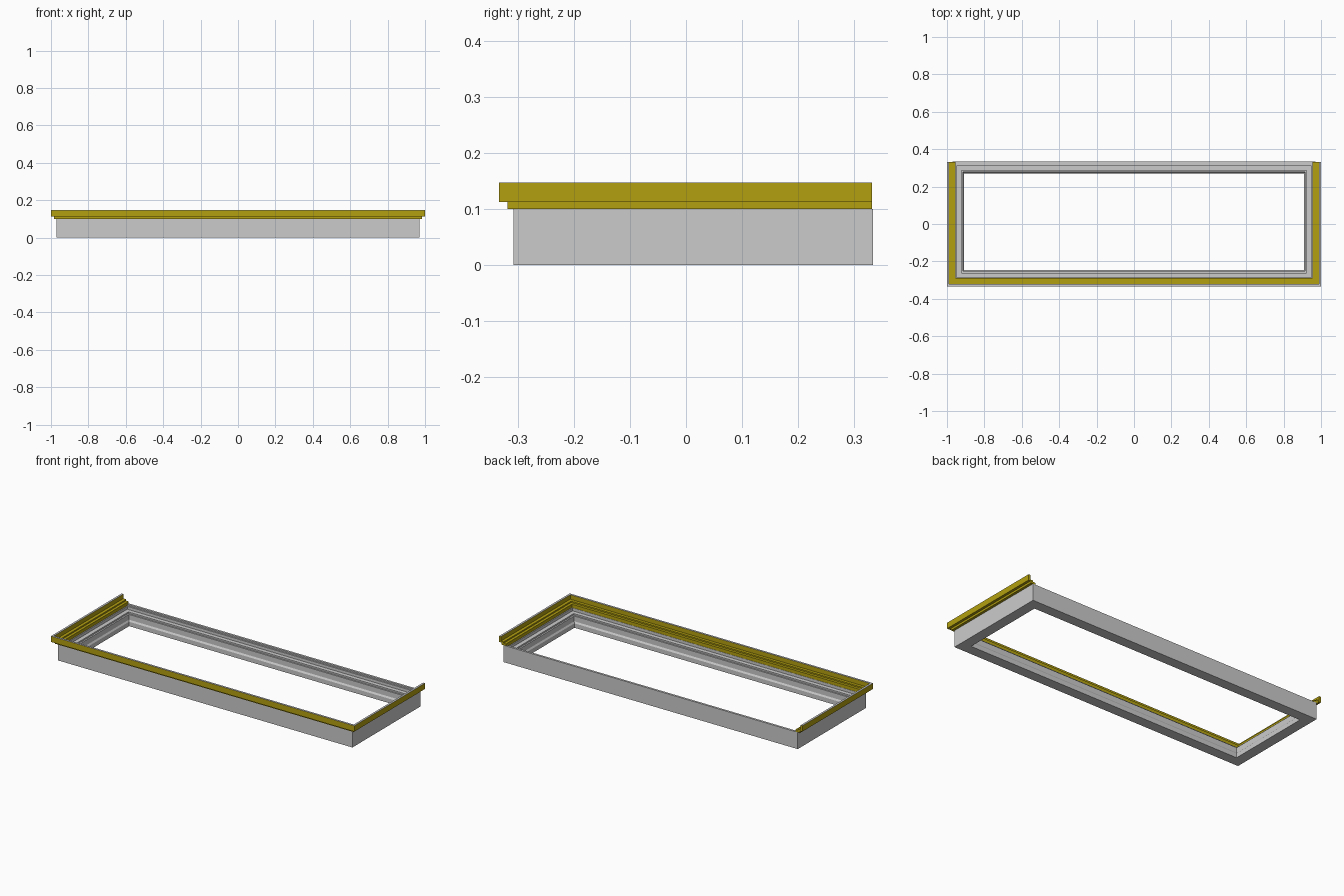
import bpy, bmesh

if "Cube" in bpy.data.objects:
    bpy.data.objects.remove(bpy.data.objects["Cube"])

XW, YF, YB = 0.97, -0.308, 0.333   # outer wall faces


def sweep(name, profile, closed, color=None):
    """Mitred sweep of (inward distance, height) points around the frame."""
    bm = bmesh.new()
    rings = []
    for cx, cy in ((-1, 1), (-1, -1), (1, -1), (1, 1)):
        ring = []
        for d, z in profile:
            x = cx * (XW - d)
            y = YF + d if cy < 0 else (YB - d if closed else YB - 0.001)
            ring.append(bm.verts.new((x, y, z)))
        rings.append(ring)
    n = len(profile)
    for i in range(4 if closed else 3):
        a, b = rings[i], rings[(i + 1) % 4]
        for j in range(n):
            k = (j + 1) % n
            bm.faces.new((a[j], a[k], b[k], b[j]))
    if not closed:
        bm.faces.new(rings[0])
        bm.faces.new(rings[-1])
    bmesh.ops.recalc_face_normals(bm, faces=bm.faces[:])
    mesh = bpy.data.meshes.new(name)
    bm.to_mesh(mesh)
    bm.free()
    obj = bpy.data.objects.new(name, mesh)
    bpy.context.collection.objects.link(obj)
    if color:
        mat = bpy.data.materials.new(name + "_paint")
        mat.diffuse_color = color
        mat.use_nodes = True
        mat.node_tree.nodes["Principled BSDF"].inputs["Base Color"].default_value = mat.diffuse_color
        mesh.materials.append(mat)
    return obj


# Stepped grey frame: outer wall, top rim, inner ledges, bottom lip
sweep("frame", [
    (0, 0), (0, 0.1), (0.013, 0.1), (0.013, 0.092), (0.022, 0.092),
    (0.022, 0.075), (0.047, 0.075), (0.047, 0.066), (0.056, 0.066),
    (0.056, 0.035), (0.062, 0.026), (0.062, 0)], True)

# Yellow rail on front and both ends: raised lip, ledge, lower step
sweep("edge_rail", [
    (-0.013, 0.1), (-0.013, 0.112), (-0.028, 0.112), (-0.028, 0.146),
    (-0.016, 0.146), (-0.016, 0.12), (0.002, 0.12), (0.002, 0.112),
    (0.018, 0.112), (0.018, 0.092), (0.013, 0.092), (0.013, 0.1)],
    False, (0.45, 0.35, 0.005, 1))

# Thin grey cap on the lip
sweep("lip_cap", [
    (-0.028, 0.146), (-0.028, 0.147), (-0.016, 0.147), (-0.016, 0.146)], False)

# Stretch so the rail reaches the full two-unit length
for obj in bpy.context.collection.objects:
    if obj.name != "frame":
        for v in obj.data.vertices:
            v.co.x *= 1.0 / 0.998
            if v.co.y < 0:
                v.co.y *= 0.333 / 0.336
